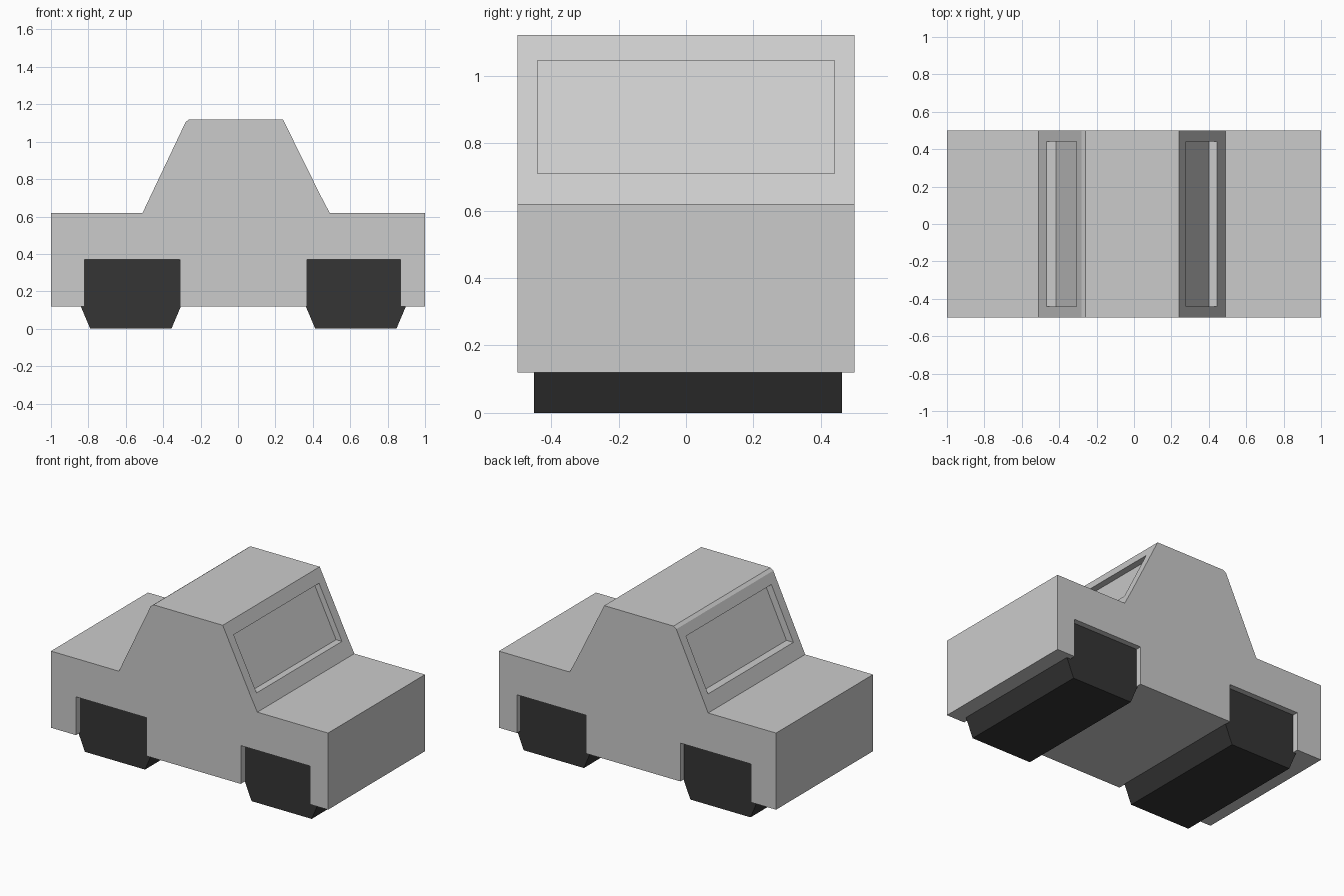
import bpy, bmesh

if "Cube" in bpy.data.objects:
    bpy.data.objects.remove(bpy.data.objects["Cube"])


def prism(name, profile, y0, y1):
    """Extrude an (x, z) profile from y0 to y1."""
    bm = bmesh.new()
    face = bm.faces.new([bm.verts.new((x, y0, z)) for x, z in profile])
    ext = bmesh.ops.extrude_face_region(bm, geom=[face])
    verts = [g for g in ext["geom"] if isinstance(g, bmesh.types.BMVert)]
    bmesh.ops.translate(bm, verts=verts, vec=(0, y1 - y0, 0))
    bmesh.ops.recalc_face_normals(bm, faces=bm.faces)
    mesh = bpy.data.meshes.new(name)
    bm.to_mesh(mesh)
    bm.free()
    obj = bpy.data.objects.new(name, mesh)
    bpy.context.collection.objects.link(obj)
    return obj


def cut(target, cutter):
    """Subtract the cutter, then remove it."""
    mod = target.modifiers.new("cut", "BOOLEAN")
    mod.operation = "DIFFERENCE"
    mod.solver = "EXACT"
    mod.object = cutter
    cutter.hide_render = True
    bpy.context.view_layer.objects.active = target
    bpy.ops.object.modifier_apply(modifier=mod.name)
    bpy.data.objects.remove(cutter)


rubber = bpy.data.materials.new("rubber")
rubber.diffuse_color = (0.035, 0.035, 0.035, 1)
rubber.use_nodes = True
rubber.node_tree.nodes["Principled BSDF"].inputs["Base Color"].default_value = rubber.diffuse_color

# Body side profile with raised cabin
body = prism("body", [(-1, 0.12), (1, 0.12), (1, 0.62), (0.49, 0.62),
                      (0.44, 0.715), (0.24, 1.12), (-0.26, 1.12),
                      (-0.28, 1.105), (-0.51, 0.62), (-1, 0.62)], -0.5, 0.5)

# Recessed windscreen and rear window (inner glass x at sill and head)
for sill, head, out in ((0.40, 0.235, 0.12), (-0.417, -0.258, -0.12)):
    cut(body, prism("window_cutter", [(sill, 0.71), (sill + out, 0.71),
                                      (head + out, 1.045), (head, 1.045)],
                    -0.44, 0.44))

# Rectangular wheel arches on both sides
arches = ((-0.82, -0.31), (0.37, 0.87))
for x0, x1 in arches:
    for y0, y1 in ((-0.6, -0.40), (0.40, 0.6)):
        cut(body, prism("arch_cutter", [(x0, 0), (x1, 0), (x1, 0.37), (x0, 0.37)],
                        y0, y1))

# Wide roller wheels: flat bottom, sloped lower flanks, filling the arches
for name, cx in (("rear_wheels", -0.573), ("front_wheels", 0.63)):
    half = [(0.217, 0), (0.272, 0.13), (0.265, 0.36), (0.24, 0.42)]
    profile = [(cx + x, z) for x, z in half]
    profile += [(cx - x, z) for x, z in reversed(half)]
    wheel = prism(name, profile, -0.45, 0.463)
    wheel.data.materials.append(rubber)
